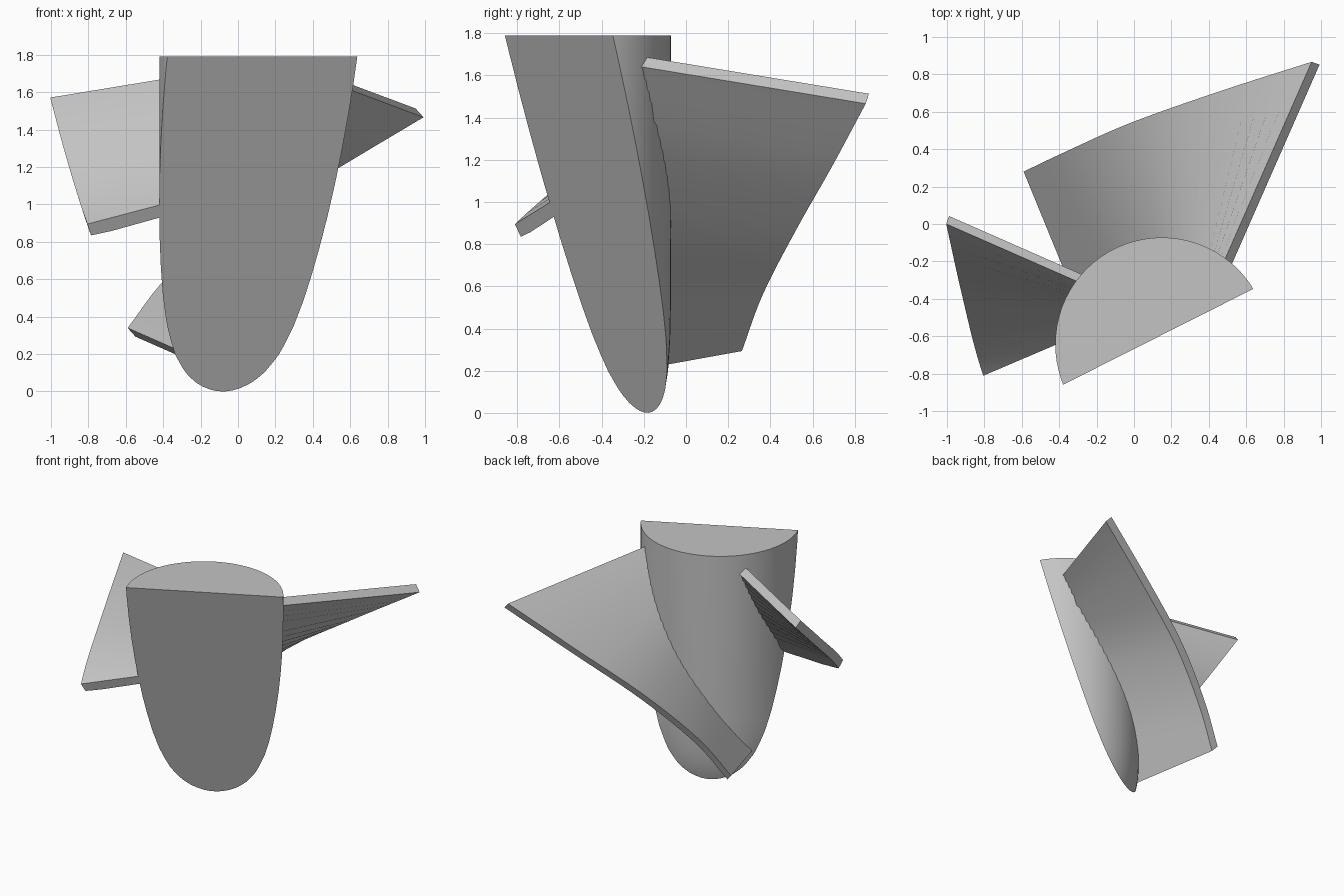
import bpy, bmesh, math
from mathutils import Vector, Matrix

if "Cube" in bpy.data.objects:
    bpy.data.objects.remove(bpy.data.objects["Cube"], do_unlink=True)

# Shared material
grey = bpy.data.materials.new("plain grey")
grey.use_nodes = True
grey.diffuse_color = (0.55, 0.55, 0.55, 1)
grey.node_tree.nodes["Principled BSDF"].inputs["Base Color"].default_value = grey.diffuse_color

# Vertical axis of the core and the sloping plane that slices everything
TOP = 1.79
AXIS = Vector((0.15, -0.643, 0))
BACK = Vector((-0.45, 0.893, 0))
CUT_POINT = AXIS + BACK * 0.045 + Vector((0, 0, TOP))
CUT_NORMAL = -(BACK + Vector((0, 0, 0.2626))).normalized()


def finish(name, bm):
    """Slice with the plane, close the cut and make the object."""
    geom = bm.verts[:] + bm.edges[:] + bm.faces[:]
    cut = bmesh.ops.bisect_plane(bm, geom=geom, dist=1e-5, plane_co=CUT_POINT,
                                 plane_no=CUT_NORMAL, clear_outer=True)
    edges = [e for e in cut["geom_cut"] if isinstance(e, bmesh.types.BMEdge)]
    bmesh.ops.holes_fill(bm, edges=edges, sides=0)
    bmesh.ops.recalc_face_normals(bm, faces=bm.faces[:])
    mesh = bpy.data.meshes.new(name)
    bm.to_mesh(mesh)
    bm.free()
    mesh.materials.append(grey)
    obj = bpy.data.objects.new(name, mesh)
    bpy.context.collection.objects.link(obj)
    bpy.ops.object.select_all(action="DESELECT")
    obj.select_set(True)
    bpy.context.view_layer.objects.active = obj
    bpy.ops.object.shade_smooth_by_angle(angle=math.radians(30))


def skin(bm, rings):
    """Join closed rings of points and cap both ends."""
    rows = [[bm.verts.new(p) for p in ring] for ring in rings]
    n = len(rows[0])
    for a, b in zip(rows, rows[1:]):
        for i in range(n):
            j = (i + 1) % n
            bm.faces.new((a[i], a[j], b[j], b[i]))
    bm.faces.new(rows[0])
    bm.faces.new(rows[-1])


def smooth_path(points, steps=6):
    """Catmull-Rom curve through the points."""
    p = [Vector(q) for q in points]
    p = [2 * p[0] - p[1]] + p + [2 * p[-1] - p[-2]]
    path = []
    for a, b, c, d in zip(p, p[1:], p[2:], p[3:]):
        for s in range(steps):
            t = s / steps
            path.append(0.5 * (2 * b + (c - a) * t + (2 * a - 5 * b + 4 * c - d) * t**2
                               + (3 * b - a - 3 * c + d) * t**3))
    return path + [p[-2]]


# Core: upright round column with a rounded lower end
profile = [(0.36, -0.2), (0.47, -0.1), (0.515, 0), (0.53, 0.05), (0.542, 0.1),
           (0.558, 0.2), (0.568, 0.35), (0.571, 0.5), (0.571, TOP)]
SIDES = 72
rings = [[AXIS + Vector((r * math.cos(a), r * math.sin(a), z))
          for a in (math.tau * i / SIDES for i in range(SIDES))] for r, z in profile]
bm = bmesh.new()
skin(bm, rings)
finish("core", bm)

# Spiral blades: ruled plates between a root path and a tip path
root = smooth_path([(-0.34, -0.33, 0.23), (-0.12, -0.14, 0.61), (0.15, -0.075, 1.0),
                    (0.36, -0.115, 1.36), (0.49, -0.18, 1.685)])
tip = smooth_path([(-0.59, 0.28, 0.34), (-0.38, 0.38, 0.61), (-0.02, 0.54, 0.92),
                   (0.46, 0.71, 1.22), (0.95, 0.867, 1.513)])
THICK = Vector((0.042, -0.015, -0.047))


def blade(name, turn, reach):
    rings = []
    for r, t in zip(root, tip):
        inner, outer = r.lerp(t, -0.25), r.lerp(t, reach)
        rings.append([inner, outer, outer + THICK, inner + THICK])
    bm = bmesh.new()
    skin(bm, rings)
    bmesh.ops.rotate(bm, verts=bm.verts[:], cent=AXIS,
                     matrix=Matrix.Rotation(math.radians(turn), 3, "Z"))
    finish(name, bm)


blade("back_blade", 0, 1.0)
blade("right_blade", 90, 0.66)
